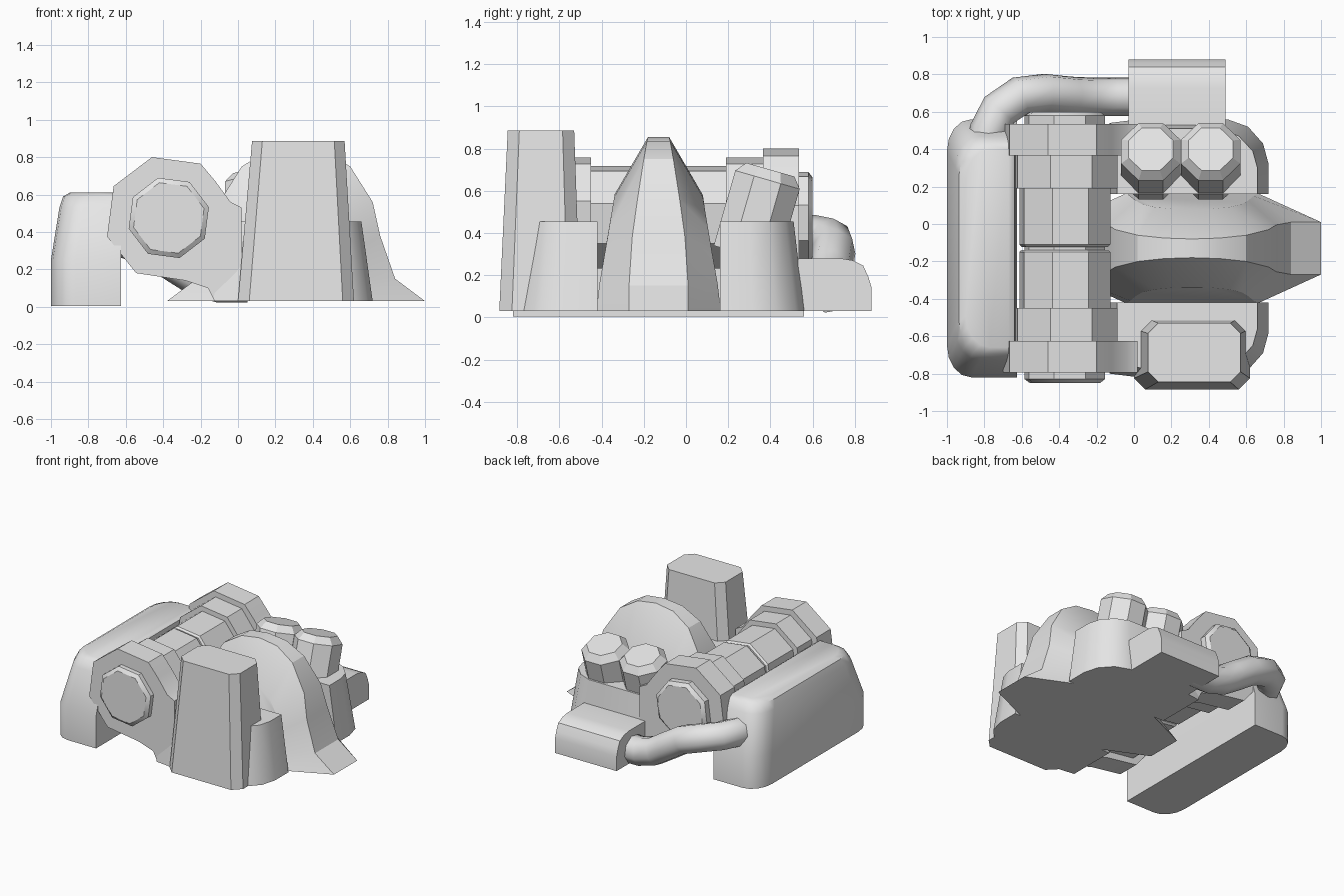
import bpy, bmesh, math
from mathutils import Vector, Matrix

if "Cube" in bpy.data.objects:
    bpy.data.objects.remove(bpy.data.objects["Cube"])

MID = -0.13  # symmetry plane across y

grey = bpy.data.materials.new("light_grey")
grey.diffuse_color = (0.8, 0.8, 0.8, 1)
grey.use_nodes = True
grey.node_tree.nodes["Principled BSDF"].inputs["Base Color"].default_value = grey.diffuse_color


def finish(obj, angle=30):
    obj.data.materials.clear()
    obj.data.materials.append(grey)
    bpy.ops.object.select_all(action='DESELECT')
    obj.select_set(True)
    bpy.context.view_layer.objects.active = obj
    bpy.ops.object.shade_smooth_by_angle(angle=math.radians(angle))


def loft(name, rings, angle=30):
    """Closed solid through rings of equal point count."""
    bm = bmesh.new()
    vs = [[bm.verts.new(p) for p in ring] for ring in rings]
    n = len(vs[0])
    for a, b in zip(vs, vs[1:]):
        for i in range(n):
            j = (i + 1) % n
            bm.faces.new((a[i], a[j], b[j], b[i]))
    bm.faces.new(vs[0])
    bm.faces.new(vs[-1])
    bmesh.ops.recalc_face_normals(bm, faces=bm.faces)
    mesh = bpy.data.meshes.new(name)
    bm.to_mesh(mesh)
    bm.free()
    obj = bpy.data.objects.new(name, mesh)
    bpy.context.collection.objects.link(obj)
    finish(obj, angle)
    return obj


def octagon(r, phase):
    return [(r * math.cos(math.radians(phase + 45 * k)),
             r * math.sin(math.radians(phase + 45 * k))) for k in range(8)]


def drum(name, steps):
    """Octagonal turned part along y; steps are (y, radius)."""
    loft(name, [[(-0.37 + a, y, 0.475 + b) for a, b in octagon(r, 15)]
                for y, r in steps])


# Side tank: straight walls, rounded outer corners and a soft top
def tank_ring(x0, x1, half, z):
    rx, ry = 0.13, 0.17
    arc = [math.radians(a) for a in (0, 22.5, 45, 67.5, 90)]
    near = [(x0 + rx - rx * math.sin(a), MID - half + ry - ry * math.cos(a), z)
            for a in arc]
    far = [(x, 2 * MID - y, z) for x, y, z in reversed(near)]
    return [(x1, MID - half, z)] + near + far + [(x1, MID + half, z)]


loft("side_tank", [tank_ring(*p) for p in (
    (-1, -0.625, 0.69, 0.005), (-1, -0.625, 0.69, 0.25),
    (-0.955, -0.63, 0.60, 0.53), (-0.935, -0.64, 0.565, 0.59),
    (-0.90, -0.67, 0.53, 0.61))], 40)

# Horizontal drum: capped core, two body sections and two collars
drum("drum_core", [(-0.85, 0.195), (-0.83, 0.222), (0.58, 0.222), (0.60, 0.195)])
for label, s in (("front", -1), ("rear", 1)):
    drum(label + "_drum_section", [(MID + s * d, r) for d, r in (
        (0.008, 0.238), (0.02, 0.252), (0.33, 0.252))])
    drum(label + "_drum_collar", [(MID + s * d, 0.292) for d in (0.32, 0.50)])

# End brackets reaching down to the base
profile = [(-0.46, 0.80), (-0.20, 0.765), (-0.12, 0.67), (-0.04, 0.56), (0.02, 0.53),
           (0.02, 0.03), (-0.125, 0.03), (-0.16, 0.10), (-0.28, 0.14),
           (-0.545, 0.18), (-0.70, 0.375), (-0.665, 0.645)]
for label, s in (("front", -1), ("rear", 1)):
    loft(label + "_bracket", [[(x, MID + s * d, z) for x, z in profile]
                              for d in (0.495, 0.665)])

# Base blocks on both sides of the arch
foot = [(-0.13, 0.29), (0.72, 0.29), (0.72, 0.45), (0.69, 0.56), (0.61, 0.65),
        (0.50, 0.69), (0.03, 0.69), (-0.13, 0.67)]
head = [(-0.09, 0.29), (0.66, 0.29), (0.66, 0.43), (0.635, 0.52), (0.56, 0.60),
        (0.46, 0.64), (0.04, 0.64), (-0.09, 0.62)]
for label, s in (("front", -1), ("rear", 1)):
    loft(label + "_base_block", [
        [(x, MID + s * d, 0.03) for x, d in foot],
        [(x, MID + s * d, 0.455) for x, d in head]])

# Central arch: ridge band (x offset, z, half width) above wider shoulders
CX = 0.31
ridge = [(0.69, 0.03, 0.14), (0.53, 0.15, 0.14), (0.45, 0.38, 0.125),
         (0.41, 0.56, 0.10), (0.29, 0.75, 0.07), (0.15, 0.835, 0.055), (0, 0.855, 0.05)]
shoulder = [(0.35, 0.03, 0.295), (0.33, 0.16, 0.28), (0.30, 0.30, 0.255),
            (0.265, 0.42, 0.235), (0.20, 0.51, 0.22), (0.10, 0.57, 0.21), (0, 0.58, 0.21)]


def full(pts):
    return pts + [(-x, z, w) for x, z, w in reversed(pts[:-1])]


def side(pts, s):
    return [(CX + x, MID + s * w, z) for x, z, w in full(pts)]


loft("central_arch", [side(shoulder, -1), side(ridge, -1),
                      side(ridge, 1), side(shoulder, 1)], 25)


# Front tower: tapered block with chamfered corners
def chamfered(x0, x1, y0, y1, c, z):
    return [(x0 + c, y0, z), (x1 - c, y0, z), (x1, y0 + c, z), (x1, y1 - c, z),
            (x1 - c, y1, z), (x0 + c, y1, z), (x0, y1 - c, z), (x0, y0 + c, z)]


loft("front_tower", [chamfered(0.0, 0.62, -0.885, -0.50, 0.06, 0.03),
                     chamfered(0.075, 0.57, -0.845, -0.53, 0.055, 0.885)])

# Twin tilted stacks with bevelled tops
tilt = Matrix.Rotation(math.radians(-16), 4, 'X')
for label, cx in (("left", 0.09), ("right", 0.41)):
    top = Vector((cx, 0.40, 0.70))
    loft(label + "_stack", [
        [top + tilt @ Vector((a, b, h)) for a, b in octagon(r, 22.5)]
        for h, r in ((-0.42, 0.172), (-0.05, 0.172), (0, 0.128))])

# Rear box with rounded upper edge
box = [(0.53, 0.03), (0.53, 0.28), (0.73, 0.28), (0.79, 0.27), (0.84, 0.245),
       (0.865, 0.19), (0.88, 0.14), (0.88, 0.03)]
loft("rear_box", [[(x, y, z) for y, z in box] for x in (-0.03, 0.49)])

# Connecting pipe from tank to rear box
path = [(-0.79, 0.40, 0.38), (-0.775, 0.50, 0.38), (-0.72, 0.61, 0.38),
        (-0.61, 0.685, 0.365), (-0.47, 0.70, 0.32), (-0.33, 0.685, 0.23),
        (-0.22, 0.68, 0.16), (-0.10, 0.68, 0.125), (0.05, 0.68, 0.125)]
curve = bpy.data.curves.new("pipe", 'CURVE')
curve.dimensions = '3D'
curve.bevel_depth = 0.105
curve.bevel_resolution = 2
spline = curve.splines.new('POLY')
spline.points.add(len(path) - 1)
for point, co in zip(spline.points, path):
    point.co = (*co, 1)
pipe = bpy.data.objects.new("pipe", curve)
bpy.context.collection.objects.link(pipe)
bpy.ops.object.select_all(action='DESELECT')
pipe.select_set(True)
bpy.context.view_layer.objects.active = pipe
bpy.ops.object.convert(target='MESH')
finish(bpy.context.view_layer.objects.active, 60)
